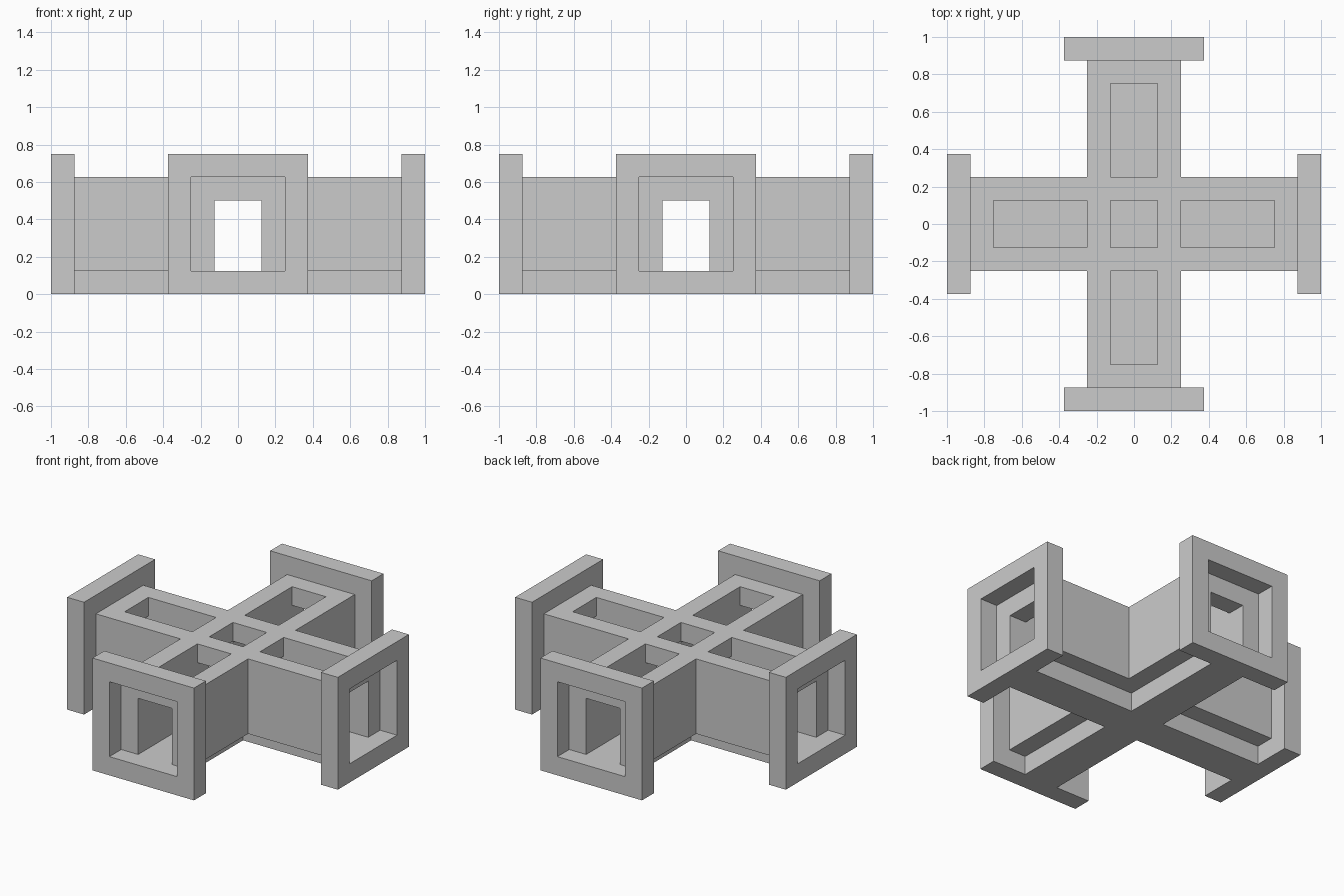
import bpy, bmesh
from math import pi
from mathutils import Matrix

if "Cube" in bpy.data.objects:
    bpy.data.objects.remove(bpy.data.objects["Cube"])


def prism(name, outline, z0, z1):
    """Extrude a flat counter-clockwise outline from z0 up to z1."""
    bm = bmesh.new()
    face = bm.faces.new([bm.verts.new((x, y, z0)) for x, y in outline])
    top = bmesh.ops.extrude_face_region(bm, geom=[face])["geom"]
    verts = [v for v in top if isinstance(v, bmesh.types.BMVert)]
    bmesh.ops.translate(bm, verts=verts, vec=(0, 0, z1 - z0))
    bmesh.ops.recalc_face_normals(bm, faces=bm.faces)
    mesh = bpy.data.meshes.new(name)
    bm.to_mesh(mesh)
    bm.free()
    obj = bpy.data.objects.new(name, mesh)
    bpy.context.collection.objects.link(obj)
    return obj


def rect(x0, x1, y0, y1):
    return [(x0, y0), (x1, y0), (x1, y1), (x0, y1)]


def cross(w, r):
    """Plus-shaped outline with arm half-width w and reach r."""
    quarter = [(r, -w), (r, w), (w, w)]
    pts = []
    for _ in range(4):
        pts += quarter
        quarter = [(-y, x) for x, y in quarter]
    return pts


def carve(obj, cutters):
    """Subtract the cutters and bake the result."""
    for cutter in cutters:
        mod = obj.modifiers.new("cut", 'BOOLEAN')
        mod.operation = 'DIFFERENCE'
        mod.solver = 'EXACT'
        mod.object = cutter
    bpy.context.view_layer.update()
    graph = bpy.context.evaluated_depsgraph_get()
    mesh = bpy.data.meshes.new_from_object(obj.evaluated_get(graph))
    obj.modifiers.clear()
    obj.data = mesh
    for cutter in cutters:
        bpy.data.objects.remove(cutter)


# Narrow raised floor running under both corridors
prism("floor_cross", cross(0.125, 0.875), 0, 0.125)

# Walls and roof: a solid cross hollowed by corridors and roof windows
passage = prism("crossing_passage", cross(0.25, 0.875), 0.125, 0.625)
cutters = [prism("corridor_cutter", cross(0.125, 0.95), 0, 0.5)]
windows = [rect(-0.125, 0.125, -0.125, 0.125)]
for s in (-1, 1):
    a, b = sorted((0.25 * s, 0.75 * s))
    windows += [rect(a, b, -0.125, 0.125), rect(-0.125, 0.125, a, b)]
cutters += [prism("window_cutter", w, 0.4, 0.8) for w in windows]
carve(passage, cutters)

# Square doorway frame, repeated at the end of each arm
frame = prism("end_frame_right", rect(0.875, 1, -0.375, 0.375), 0, 0.75)
carve(frame, [prism("door_cutter", rect(0.8, 1.1, -0.25, 0.25), 0.125, 0.625)])
for i, side in enumerate(("back", "left", "front"), 1):
    mesh = frame.data.copy()
    mesh.transform(Matrix.Rotation(i * pi / 2, 4, 'Z'))
    copy = bpy.data.objects.new("end_frame_" + side, mesh)
    bpy.context.collection.objects.link(copy)
